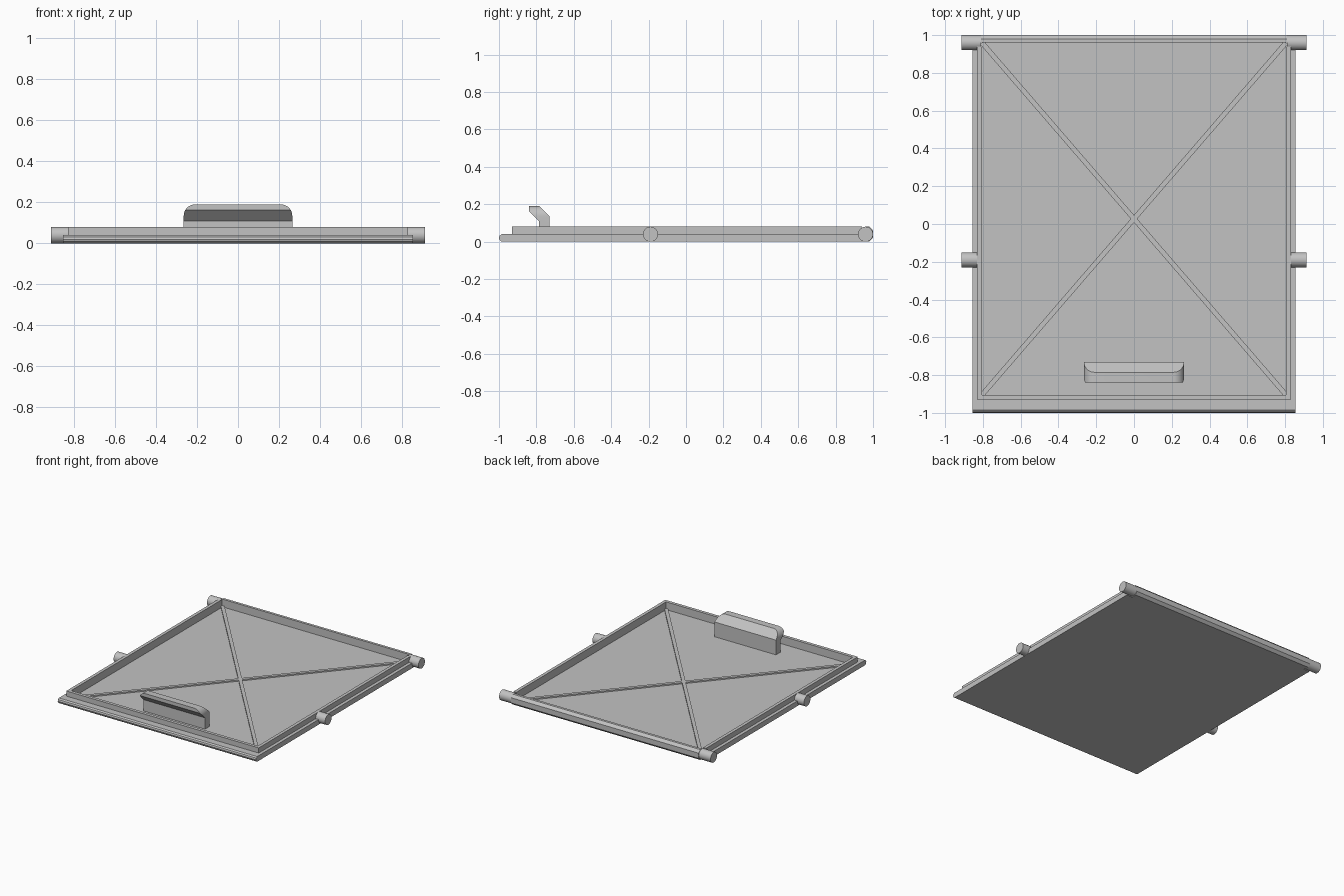
import bpy, bmesh, math
from mathutils import Vector

if "Cube" in bpy.data.objects:
    bpy.data.objects.remove(bpy.data.objects["Cube"])

grey = bpy.data.materials.new("light grey")
grey.diffuse_color = (0.54, 0.54, 0.54, 1)
grey.use_nodes = True
grey.node_tree.nodes["Principled BSDF"].inputs["Base Color"].default_value = grey.diffuse_color


def prism(name, points, axis, start, end):
    """Extrude a closed profile along x (points are y,z) or y (points are x,z)."""
    bm = bmesh.new()

    def place(p, t):
        return (t, p[0], p[1]) if axis == "x" else (p[0], t, p[1])

    a = [bm.verts.new(place(p, start)) for p in points]
    b = [bm.verts.new(place(p, end)) for p in points]
    n = len(points)
    bm.faces.new(a)
    bm.faces.new(b[::-1])
    for i in range(n):
        bm.faces.new((a[i], b[i], b[(i + 1) % n], a[(i + 1) % n]))
    bmesh.ops.recalc_face_normals(bm, faces=bm.faces)
    mesh = bpy.data.meshes.new(name)
    bm.to_mesh(mesh)
    bm.free()
    obj = bpy.data.objects.new(name, mesh)
    bpy.context.collection.objects.link(obj)
    mesh.materials.append(grey)
    return obj


def pin(name, x0, x1, y):
    """Smooth round hinge pin lying along x."""
    bpy.ops.mesh.primitive_cylinder_add(
        vertices=32, radius=0.04, depth=abs(x1 - x0),
        location=((x0 + x1) / 2, y, 0.04), rotation=(0, math.pi / 2, 0))
    obj = bpy.context.object
    obj.name = name
    obj.data.materials.append(grey)
    bpy.ops.object.shade_smooth_by_angle(angle=math.radians(30))


# Recessed floor
FLOOR = 0.02
prism("floor", [(-0.905, 0), (0.965, 0), (0.965, FLOOR), (-0.905, FLOOR)], "x", -0.805, 0.805)

# Stepped side rails and hinge pins
for s, side in ((-1, "left"), (1, "right")):
    rail = [(0.805, 0), (0.855, 0), (0.855, 0.04), (0.83, 0.04), (0.83, 0.08), (0.805, 0.08)]
    prism("side_rail_" + side, [(s * x, z) for x, z in rail], "y", -0.905, 0.94)
    pin("back_pin_" + side, s * 0.81, s * 0.912, 0.96)
    pin("middle_pin_" + side, s * 0.82, s * 0.912, -0.19)

# Front lip with softened edge, and the raised rim behind it
prism("front_lip", [(-0.905, 0), (-0.985, 0), (-0.996, 0.008), (-1, 0.02), (-0.996, 0.032),
                    (-0.985, 0.04), (-0.905, 0.04)], "x", -0.855, 0.855)
prism("front_rim", [(-0.93, 0.04), (-0.905, 0.04), (-0.905, 0.08), (-0.93, 0.08)], "x", -0.83, 0.83)

# Chamfered back bar
prism("back_bar", [(0.96, 0), (0.98, 0), (1, 0.02), (1, 0.06), (0.98, 0.08), (0.96, 0.08)],
      "x", -0.81, 0.81)

# Crossed stiffening ribs
for s, side in ((-1, "left"), (1, "right")):
    a, b = Vector((-0.805 * s, -0.905)), Vector((0.805 * s, 0.96))
    d = b - a
    rib = prism("cross_rib_" + side, [(-0.013, FLOOR), (0.013, FLOOR), (0.013, 0.03), (-0.013, 0.03)],
                "y", -d.length / 2, d.length / 2)
    rib.location = ((a.x + b.x) / 2, (a.y + b.y) / 2, 0)
    rib.rotation_euler.z = -math.atan2(d.x, d.y)

# Bent handle with rounded upper corners
handle = prism("handle", [(-0.73, 0.015), (-0.73, 0.135), (-0.785, 0.19), (-0.84, 0.19), (-0.84, 0.163),
                          (-0.785, 0.108), (-0.785, 0.015)], "x", -0.265, 0.265)
arc = [(0.21 + 0.055 * math.cos(t * math.pi / 16), 0.135 + 0.055 * math.sin(t * math.pi / 16))
       for t in range(9)]
outline = [(0.265, -0.05)] + arc + [(-x, z) for x, z in arc[::-1]] + [(-0.265, -0.05)]
cutter = prism("handle_cutter", outline, "y", -0.95, -0.65)
cutter.hide_render = True
cutter.hide_viewport = True
mod = handle.modifiers.new("round corners", "BOOLEAN")
mod.operation = "INTERSECT"
mod.solver = "EXACT"
mod.object = cutter
bpy.context.view_layer.objects.active = handle
bpy.ops.object.modifier_apply(modifier=mod.name)
bpy.data.objects.remove(cutter)
bpy.ops.object.select_all(action="DESELECT")
handle.select_set(True)
bpy.context.view_layer.objects.active = handle
bpy.ops.object.shade_smooth_by_angle(angle=math.radians(25))
